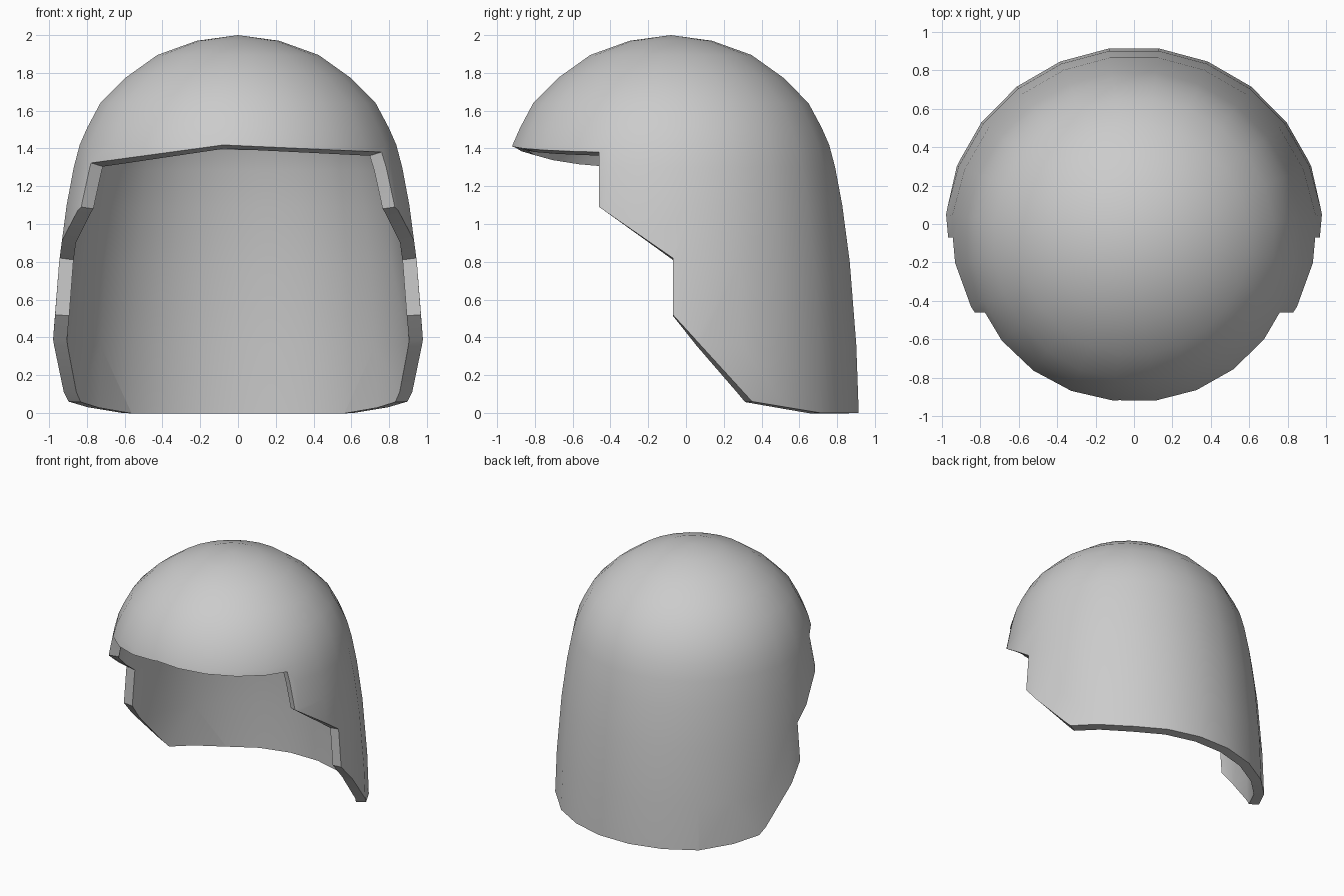
import bpy, bmesh, math
from mathutils import Vector

if "Cube" in bpy.data.objects:
    bpy.data.objects.remove(bpy.data.objects["Cube"])

SEGMENTS = 24
CENTRE_Y = -0.08
PROFILE = [(1.003, 0.0), (0.99, 0.36), (0.975, 0.54), (0.955, 0.8), (0.915, 1.1),
           (0.877, 1.3), (0.845, 1.42), (0.805, 1.51), (0.735, 1.64), (0.6, 1.775),
           (0.43, 1.895), (0.22, 1.97)]
# side opening outline as (y, z), from the brim down to the neck
OPENING = [(-0.46, 1.5), (-0.46, 1.09), (-0.07, 0.82), (-0.07, 0.52),
           (0.35, 0.06), (0.68, 0.005)]


def brim_height(x):
    """Height of the brow edge, lower on one side."""
    return min(1.41 + 0.136 * (x + 0.14), 1.415 - 0.045 * x)


def opening_y(z):
    """Front limit of the side wall at height z."""
    for (y0, z0), (y1, z1) in zip(OPENING, OPENING[1:]):
        if z1 <= z <= z0:
            return y0 + (y1 - y0) * (z0 - z) / (z0 - z1)
    return -9.0


def cut(bm, point, normal):
    bmesh.ops.bisect_plane(bm, geom=bm.verts[:] + bm.edges[:] + bm.faces[:],
                           dist=1e-5, plane_co=point, plane_no=Vector(normal).normalized())


# domed shell turned from the profile
bm = bmesh.new()
rings = []
for r, z in PROFILE:
    ring = []
    for i in range(SEGMENTS):
        a = 2 * math.pi * (i + 0.5) / SEGMENTS
        ring.append(bm.verts.new((r * math.sin(a), CENTRE_Y - r * math.cos(a), z)))
    rings.append(ring)
for low, high in zip(rings, rings[1:]):
    for i in range(SEGMENTS):
        j = (i + 1) % SEGMENTS
        bm.faces.new((low[i], low[j], high[j], high[i]))
crown = bm.verts.new((0, CENTRE_Y, 2.0))
for i in range(SEGMENTS):
    bm.faces.new((rings[-1][i], rings[-1][(i + 1) % SEGMENTS], crown))

# slice along every line of the face opening, then remove the faces inside it
for (y0, z0), (y1, z1) in zip(OPENING, OPENING[1:]):
    cut(bm, (0, y0, z0), (0, z1 - z0, y0 - y1))
cut(bm, (-0.14, 0, 1.41), (-0.136, 0, 1))
cut(bm, (0, 0, 1.415), (0.045, 0, 1))
removed = []
for f in bm.faces:
    c = f.calc_center_median()
    if c.z < brim_height(c.x) and c.y < opening_y(c.z):
        removed.append(f)
bmesh.ops.delete(bm, geom=removed, context='FACES')
bmesh.ops.dissolve_limit(bm, angle_limit=math.radians(0.4),
                         verts=bm.verts[:], edges=bm.edges[:])
bmesh.ops.recalc_face_normals(bm, faces=bm.faces[:])
if max(bm.faces, key=lambda f: f.calc_center_median().z).normal.z < 0:
    bmesh.ops.reverse_faces(bm, faces=bm.faces[:])

mesh = bpy.data.meshes.new("helmet_shell")
bm.to_mesh(mesh)
bm.free()
shell = bpy.data.objects.new("helmet_shell", mesh)
bpy.context.collection.objects.link(shell)

# wall thickness, grown inward
bpy.context.view_layer.objects.active = shell
shell.select_set(True)
wall = shell.modifiers.new("wall", 'SOLIDIFY')
wall.thickness = 0.075
wall.offset = -1
bpy.ops.object.modifier_apply(modifier=wall.name)
bpy.ops.object.shade_smooth_by_angle(angle=math.radians(35))

grey = bpy.data.materials.new("light_grey")
grey.diffuse_color = (0.6, 0.6, 0.6, 1)
grey.use_nodes = True
grey.node_tree.nodes["Principled BSDF"].inputs["Base Color"].default_value = grey.diffuse_color
mesh.materials.append(grey)
